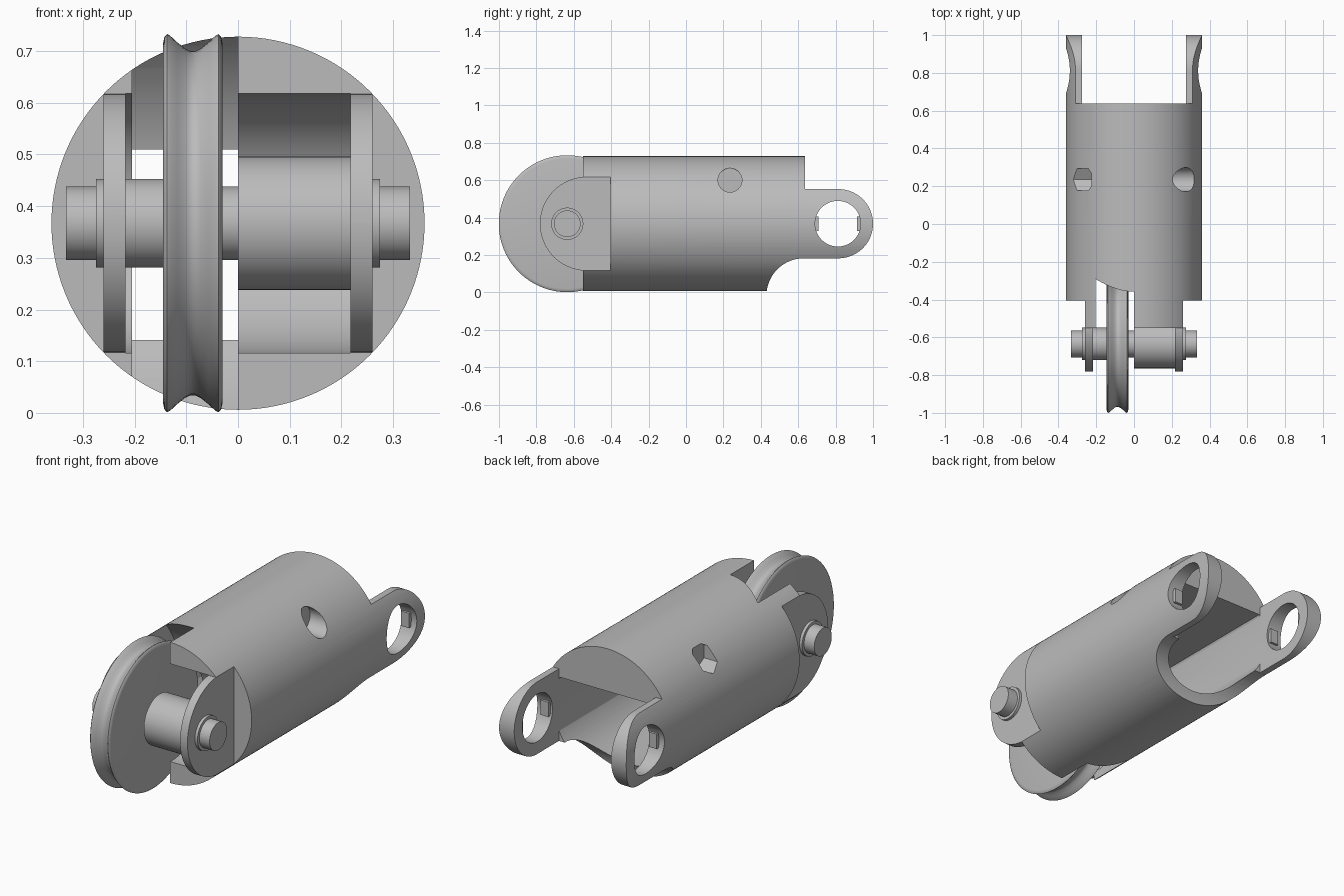
import bpy, bmesh, math
from mathutils import Matrix

cube = bpy.data.objects.get("Cube")
if cube:
    bpy.data.objects.remove(cube, do_unlink=True)

metal = bpy.data.materials.new("grey_metal")
metal.use_nodes = True
GREY = (0.5, 0.5, 0.5, 1)
metal.diffuse_color = GREY
metal.node_tree.nodes["Principled BSDF"].inputs["Base Color"].default_value = GREY

ZC = 0.367         # height of the main axis
AXLE_Y = -0.635    # wheel axle position
R_BODY = 0.361


def make(name, bm):
    bmesh.ops.recalc_face_normals(bm, faces=bm.faces)
    mesh = bpy.data.meshes.new(name)
    bm.to_mesh(mesh)
    bm.free()
    mesh.materials.append(metal)
    ob = bpy.data.objects.new(name, mesh)
    bpy.context.collection.objects.link(ob)
    return ob


def box(x0, x1, y0, y1, z0, z1):
    bm = bmesh.new()
    bmesh.ops.create_cube(bm, size=1)
    bmesh.ops.scale(bm, vec=(x1 - x0, y1 - y0, z1 - z0), verts=bm.verts)
    bmesh.ops.translate(bm, vec=((x0 + x1) / 2, (y0 + y1) / 2, (z0 + z1) / 2), verts=bm.verts)
    return make("box", bm)


def rod(name, axis, a, b, r, u, z, n=64):
    """Cylinder from a to b along X or Y; u is the other level coordinate."""
    bm = bmesh.new()
    bmesh.ops.create_cone(bm, cap_ends=True, segments=n, radius1=r, radius2=r, depth=b - a)
    turn = Matrix.Rotation(math.pi / 2, 4, "Y" if axis == "X" else "X")
    mid = (a + b) / 2
    place = (mid, u, z) if axis == "X" else (u, mid, z)
    bm.transform(Matrix.Translation(place) @ turn)
    return make(name, bm)


def tongue(x0, x1, yc, r, y_end, n=48):
    """Plate across X with a round end about yc and a square end at y_end."""
    s = 1 if y_end < yc else -1
    pts = [(yc + s * r * math.cos(t), ZC + r * math.sin(t))
           for t in (math.pi * (i / n - 0.5) for i in range(n + 1))]
    pts += [(y_end, ZC + r), (y_end, ZC - r)]
    bm = bmesh.new()
    face = bm.faces.new([bm.verts.new((x0, y, z)) for y, z in pts])
    new = bmesh.ops.extrude_face_region(bm, geom=[face])["geom"]
    bmesh.ops.translate(bm, vec=(x1 - x0, 0, 0),
                        verts=[v for v in new if isinstance(v, bmesh.types.BMVert)])
    return make("tongue", bm)


def combine(ob, tool, op="DIFFERENCE"):
    mod = ob.modifiers.new("cut", "BOOLEAN")
    mod.operation, mod.solver, mod.object = op, "EXACT", tool
    bpy.context.view_layer.objects.active = ob
    bpy.ops.object.modifier_apply(modifier=mod.name)
    bpy.data.objects.remove(tool, do_unlink=True)
    return ob


def smooth(ob):
    bpy.ops.object.select_all(action="DESELECT")
    ob.select_set(True)
    bpy.context.view_layer.objects.active = ob
    bpy.ops.object.shade_smooth_by_angle(angle=math.radians(30))


# Round body, shaped at both ends by cutters
body = rod("body", "Y", -0.8, 1.01, R_BODY, 0, ZC, 128)

# Front: keep only the rounded side plates past the front face
combine(body, combine(box(-1, 1, -1, -0.55, -1, 2), tongue(-2, 2, -0.53, 0.251, 0)))
for s in (-1, 1):
    x = sorted((s * 0.26, s))
    combine(body, box(x[0], x[1], -1, -0.405, -1, 2))

# Rear: keep only the lugs past the rear face
lugs = combine(box(-1, 1, 0.637, 2, -1, 2), tongue(-2, 2, 0.815, 0.185, 0))
combine(body, lugs)
combine(body, box(-0.275, 0.275, 0.637, 2, -1, 2))

# Curved hollow where the lower body meets the lugs
combine(body, rod("hollow", "X", -1, 1, 0.2, 0.63, -0.018))

# Front pocket, wheel slot and rear bore with a flat ceiling
combine(body, tongue(-0.218, 0.218, -0.53, 0.2508, -1.2))
combine(body, tongue(-0.205, 0, AXLE_Y, 0.455, -1.3))
bore = rod("bore", "Y", -0.24, 1.2, 0.305, 0, ZC, 96)
combine(body, combine(bore, box(-0.275, 0.275, -1, 2, -1, 0.51), "INTERSECT"))

# Cross bolt hole with a round recess on one side and a hex one on the other
combine(body, rod("hole", "X", -1, 1, 0.035, 0.235, 0.6, 32))
combine(body, rod("recess", "X", 0.2, 1, 0.064, 0.235, 0.6, 48))
hexagon = rod("hexagon", "X", -1, -0.225, 0.068, 0, 0, 6)
hexagon.data.transform(Matrix.Rotation(math.pi / 2, 4, "X"))
hexagon.data.transform(Matrix.Translation((0, 0.235, 0.6)))
combine(body, hexagon)

# Round lug holes
combine(body, rod("hole", "X", -1, 1, 0.122, 0.812, ZC))
smooth(body)

# Small locking tabs inside the lug holes
for side, s in (("left", 1), ("right", -1)):
    x = sorted((s * 0.285, s * 0.33))
    for end, e in (("rear", 1), ("front", -1)):
        y = sorted((0.812 + e * 0.103, 0.812 + e * 0.13))
        tab = box(x[0], x[1], y[0], y[1], ZC - 0.038, ZC + 0.038)
        tab.name = f"{side}_{end}_lug_tab"

# Grooved wheel, spun from half of its cross-section
half = [(0.0575, 0.06), (0.0575, 0.348), (0.055, 0.36), (0.05, 0.366), (0.044, 0.363),
        (0.03, 0.35), (0.015, 0.338), (0.005, 0.333)]
profile = half + [(-x, r) for x, r in reversed(half)]
bm = bmesh.new()
ring = [bm.verts.new((x - 0.0875, AXLE_Y, ZC + r)) for x, r in profile]
edges = [bm.edges.new((ring[i - 1], ring[i])) for i in range(len(ring))]
bmesh.ops.spin(bm, geom=ring + edges, cent=(0, AXLE_Y, ZC), axis=(1, 0, 0),
               angle=math.tau, steps=96)
bmesh.ops.remove_doubles(bm, verts=bm.verts, dist=0.0001)
smooth(make("grooved_wheel", bm))

# Axle, collars and spacers, all drilled through
for name, a, b, r in (("axle", -0.333, 0.333, 0.071),
                      ("right_collar", -0.275, -0.145, 0.086),
                      ("left_collar", 0.21, 0.275, 0.086),
                      ("wide_spacer", 0, 0.218, 0.129)):
    part = rod(name, "X", a, b, r, AXLE_Y, ZC)
    combine(part, rod("drill", "X", -1, 1, 0.035, AXLE_Y, ZC, 32))
    smooth(part)
